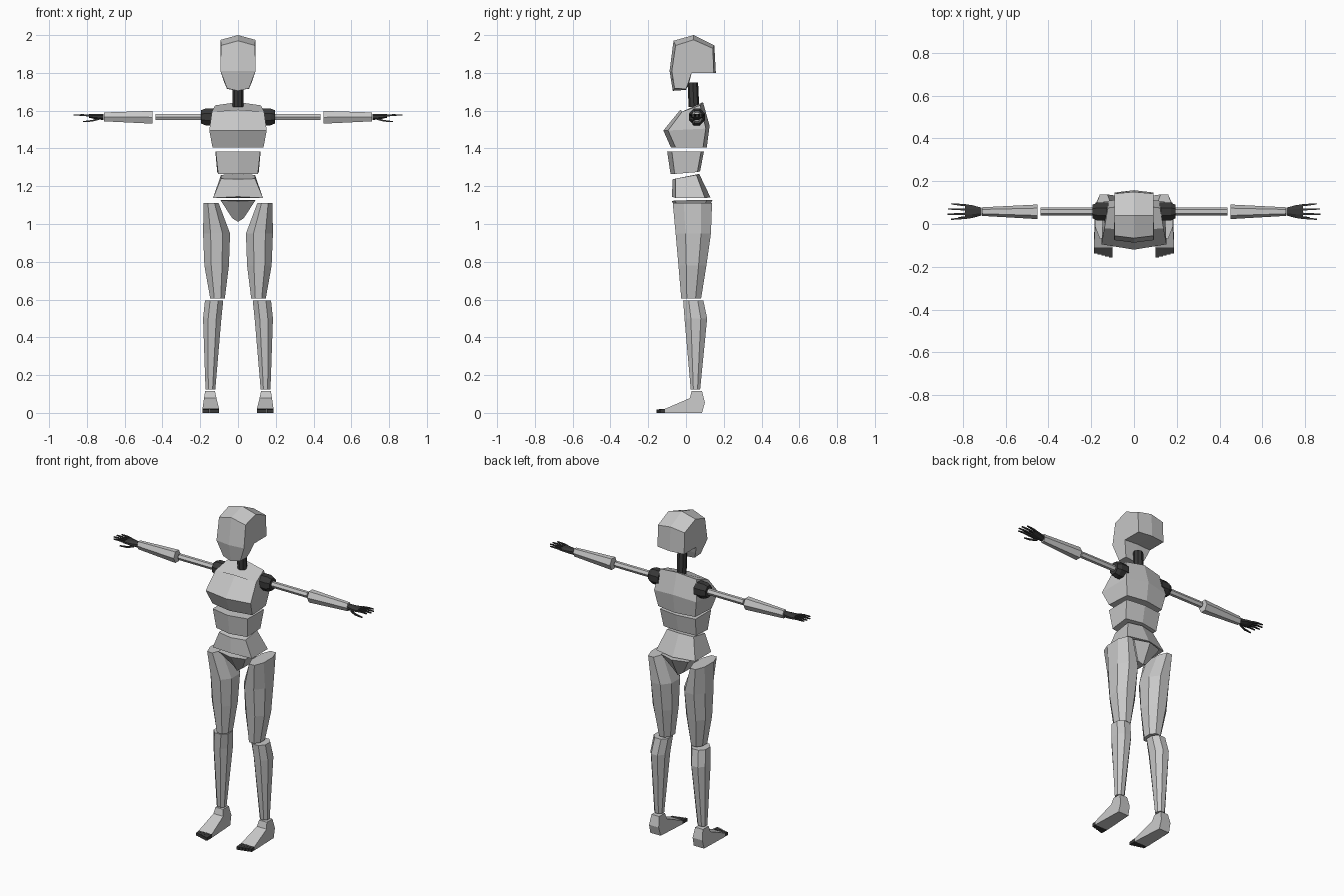
import bpy, bmesh, math

if "Cube" in bpy.data.objects:
    bpy.data.objects.remove(bpy.data.objects["Cube"])

def material(name, v):
    m = bpy.data.materials.new(name)
    m.diffuse_color = (v, v, v, 1)
    m.use_nodes = True
    m.node_tree.nodes["Principled BSDF"].inputs["Base Color"].default_value = m.diffuse_color
    return m

SHELL = material("light grey shell", 0.58)
JOINT = material("dark joint", 0.04)

def loft(name, rings, mat):
    """Skin a list of equal-length point rings and cap both ends."""
    bm = bmesh.new()
    vs = [[bm.verts.new(p) for p in r] for r in rings]
    n = len(rings[0])
    for a, b in zip(vs, vs[1:]):
        for i in range(n):
            j = (i + 1) % n
            bm.faces.new((a[i], a[j], b[j], b[i]))
    bm.faces.new(vs[0])
    bm.faces.new(vs[-1])
    bmesh.ops.recalc_face_normals(bm, faces=bm.faces)
    me = bpy.data.meshes.new(name)
    bm.to_mesh(me)
    bm.free()
    me.materials.append(mat)
    ob = bpy.data.objects.new(name, me)
    bpy.context.collection.objects.link(ob)
    return ob

def sym(half):
    """Close a half ring (front centre to back centre) across x = 0."""
    return half + [(-x, y, z) for x, y, z in reversed(half[1:-1])]

def flip(s, rings):
    return [[(s * x, y, z) for x, y, z in r] for r in rings]

def limb_ring(z, x0, x1, y0, y1, c=0.28):
    """Chamfered box section at height z."""
    a, b = (x1 - x0) * c, (y1 - y0) * c
    return [(x, y, z) for x, y in (
        (x0 + a, y0), (x1 - a, y0), (x1, y0 + b), (x1, y1 - b),
        (x1 - a, y1), (x0 + a, y1), (x0, y1 - b), (x0, y0 + b))]

def arm_ring(x, y, z, ry, rz, n=6, turn=0.0):
    """Polygon section across the arm."""
    return [(x, y + ry * math.cos(turn + math.tau * i / n),
             z + rz * math.sin(turn + math.tau * i / n)) for i in range(n)]

# Head: side outlines joined to a raised centre ridge
centre = [(-.066, 1.97), (.04, 2.0), (.15, 1.945), (.158, 1.80), (.03, 1.805),
          (.02, 1.76), (0, 1.71), (-.07, 1.705), (-.087, 1.81)]
side = [(.09, -.055, 1.945), (.092, .04, 1.975), (.09, .142, 1.93), (.09, .147, 1.80),
        (.09, .03, 1.80), (.075, .015, 1.755), (.058, 0, 1.715),
        (.058, -.06, 1.718), (.093, -.075, 1.81)]
loft("head", [[(-x, y, z) for x, y, z in side],
              [(0, y, z) for y, z in centre], side], SHELL)

# Neck
loft("neck", [[(.028 * math.cos(math.tau * i / 8), y + .028 * math.sin(math.tau * i / 8), z)
               for i in range(8)] for y, z in ((.042, 1.62), (.036, 1.75))], JOINT)

# Torso blocks
loft("chest", [
    sym([(0, -.08, 1.405), (.135, -.055, 1.405), (.125, .09, 1.405), (0, .11, 1.405)]),
    sym([(0, -.12, 1.495), (.152, -.095, 1.495), (.143, .105, 1.505), (0, .125, 1.52)]),
    sym([(0, -.03, 1.605), (.138, -.02, 1.595), (.122, .075, 1.628), (0, .09, 1.645)])], SHELL)
loft("abdomen", [
    sym([(0, -.082, 1.265), (.105, -.06, 1.265), (.11, .06, 1.275), (0, .075, 1.28)]),
    sym([(0, -.10, 1.385), (.118, -.075, 1.385), (.12, .08, 1.385), (0, .095, 1.385)])], SHELL)
loft("hips", [
    sym([(0, -.075, 1.145), (.132, -.055, 1.138), (.132, .10, 1.138), (0, .13, 1.14)]),
    sym([(0, -.07, 1.237), (.09, -.055, 1.24), (.09, .055, 1.26), (0, .07, 1.265)])], SHELL)
loft("pelvis", [
    sym([(0, -.01, 1.012), (.03, 0, 1.03), (.03, .07, 1.03), (0, .08, 1.012)]),
    sym([(0, -.075, 1.12), (.092, -.06, 1.125), (.092, .11, 1.127), (0, .14, 1.127)])], SHELL)

for s, tag in ((1, "left"), (-1, "right")):
    # Legs
    loft(tag + "_thigh", flip(s, [
        limb_ring(.605, .07, .147, -.025, .08), limb_ring(.78, .048, .178, -.04, .108),
        limb_ring(.95, .042, .185, -.055, .132), limb_ring(1.11, .102, .182, -.07, .138)]), SHELL)
    loft(tag + "_shin", flip(s, [
        limb_ring(.125, .12, .172, .025, .075), limb_ring(.50, .088, .185, -.008, .112),
        limb_ring(.595, .078, .175, -.015, .092)]), SHELL)

    # Foot: side profile with (y, z, inner x, outer x)
    foot = [(.03, .115, .122, .174), (.085, .115, .122, .174), (.10, .055, .115, .18),
            (.085, 0, .112, .182), (-.11, 0, .10, .188), (-.11, .022, .10, .188),
            (.02, .078, .114, .18)]
    loft(tag + "_foot", flip(s, [[(a, y, z) for y, z, a, b in foot],
                                 [(b, y, z) for y, z, a, b in foot]]), SHELL)
    # Toes
    for i in range(5):
        x0, w = .10 + i * .0176, .0168
        tip = -.157 + i * .005
        loft(f"{tag}_toe_{i + 1}", flip(s, [
            [(x0, y, 0), (x0 + w, y, 0), (x0 + w, y, h), (x0, y, h)]
            for y, h in ((-.11, .022), (tip, .018))]), JOINT)

    # Shoulder joint and arm
    t8 = math.pi / 8
    loft(tag + "_shoulder", flip(s, [
        arm_ring(.12, .058, 1.567, .045, .048, 8, t8),
        arm_ring(.172, .058, 1.567, .045, .048, 8, t8),
        arm_ring(.195, .058, 1.567, .034, .038, 8, t8)]), JOINT)
    loft(tag + "_upper_arm", flip(s, [
        arm_ring(x, .058, 1.567, .018, .019) for x in (.19, .436)]), SHELL)
    loft(tag + "_forearm", flip(s, [
        arm_ring(.452, .057, 1.565, .034, .039), arm_ring(.71, .058, 1.567, .02, .027)]), SHELL)

    # Palm, fingers and thumb
    loft(tag + "_palm", flip(s, [
        arm_ring(.713, .058, 1.567, .02, .018, 8, t8),
        arm_ring(.755, .058, 1.569, .032, .015, 8, t8),
        arm_ring(.79, .058, 1.572, .038, .010, 8, t8)]), JOINT)
    for i, (y, tip) in enumerate(((.029, .855), (.048, .872), (.068, .87), (.087, .853))):
        spread = (y - .058) * .25
        mid = .785 + (tip - .785) * .5
        loft(f"{tag}_finger_{i + 1}", flip(s, [
            arm_ring(.782, y, 1.573, .007, .007, 4, math.pi / 4),
            arm_ring(mid, y + spread * .5, 1.577, .006, .006, 4, math.pi / 4),
            arm_ring(tip, y + spread, 1.577, .004, .004, 4, math.pi / 4)]), JOINT)
    loft(tag + "_thumb", flip(s, [
        arm_ring(.735, .042, 1.556, .008, .007, 4, math.pi / 4),
        arm_ring(.775, .032, 1.546, .007, .006, 4, math.pi / 4),
        arm_ring(.82, .03, 1.542, .004, .004, 4, math.pi / 4)]), JOINT)
